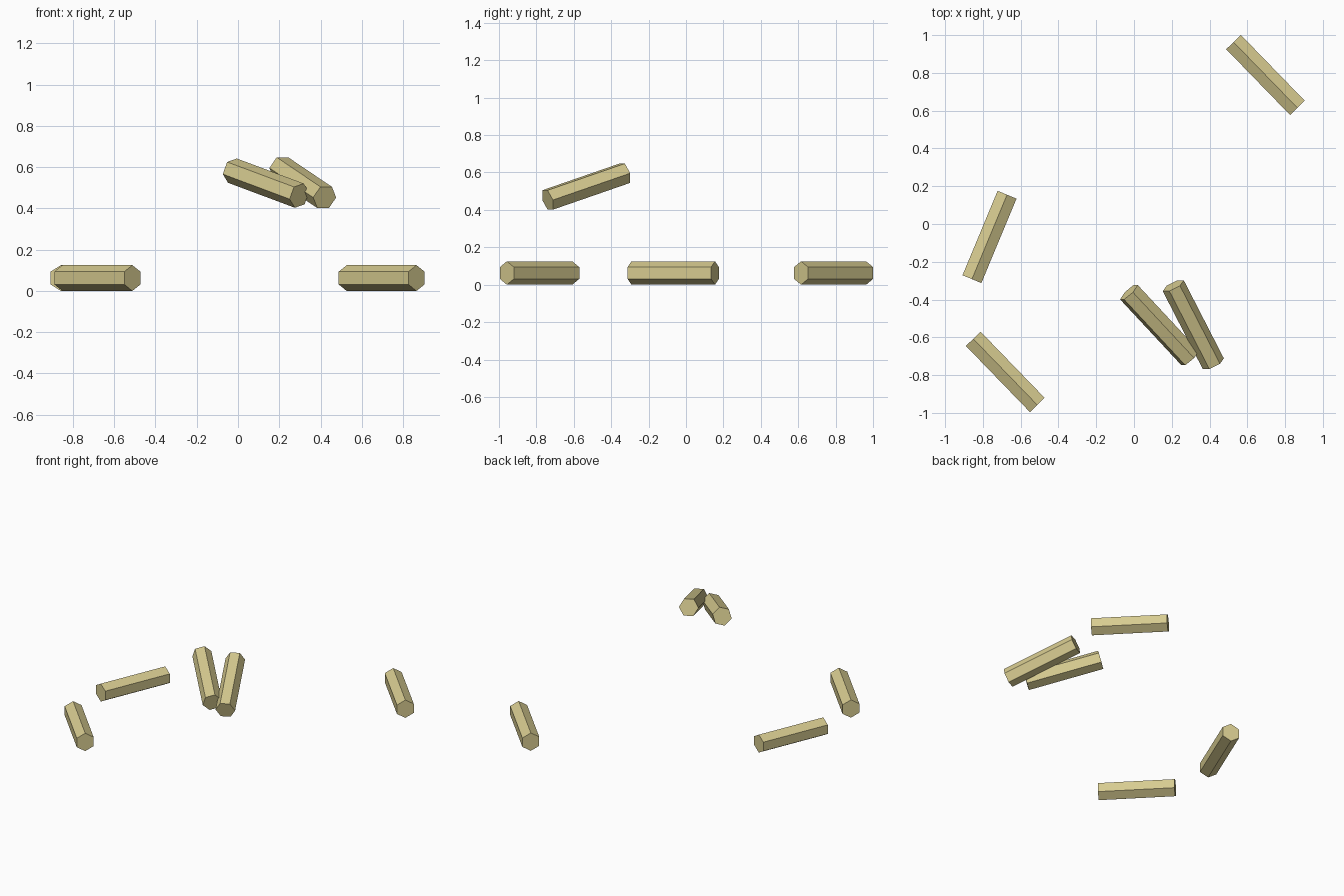
import bpy, bmesh
from math import radians
from mathutils import Vector, Matrix

if "Cube" in bpy.data.objects:
    bpy.data.objects.remove(bpy.data.objects["Cube"])

R = 0.0625  # log radius, corner to centre

wood = bpy.data.materials.new("pale_wood")
wood.diffuse_color = (0.68, 0.60, 0.28, 1)
wood.use_nodes = True
wood.node_tree.nodes["Principled BSDF"].inputs["Base Color"].default_value = wood.diffuse_color


def log(name, start, end, roll=0):
    """Six-sided log between two end centres; roll turns a corner away from straight up."""
    a, b = Vector(start), Vector(end)
    axis = (b - a).normalized()
    side = axis.cross(Vector((0, 0, 1))).normalized()
    up = side.cross(axis)
    basis = Matrix((side, up, -axis)).transposed()
    if basis.determinant() < 0:
        basis = Matrix((side, up, axis)).transposed()
    bm = bmesh.new()
    # the cone's first corner lies on local +y, the up direction
    bmesh.ops.create_cone(bm, cap_ends=True, segments=6, radius1=R, radius2=R,
                          depth=(b - a).length,
                          matrix=Matrix.Rotation(radians(-roll), 4, 'Z'))
    me = bpy.data.meshes.new(name)
    bm.to_mesh(me)
    bm.free()
    me.materials.append(wood)
    ob = bpy.data.objects.new(name, me)
    ob.matrix_world = Matrix.Translation((a + b) / 2) @ basis.to_4x4()
    bpy.context.collection.objects.link(ob)


# Logs lying on the ground
log("front_log", (-0.851, -0.608, R), (-0.512, -0.958, R))
log("left_log", (-0.858, -0.292, R), (-0.672, 0.155, R))
log("back_log", (0.527, 0.963, R), (0.865, 0.615, R))

# Tilted pair floating above, crossing at their low ends
log("raised_log_left", (-0.027, -0.361, 0.583), (0.297, -0.709, 0.462), roll=-14)
log("raised_log_right", (0.208, -0.327, 0.596), (0.420, -0.740, 0.453), roll=30)
